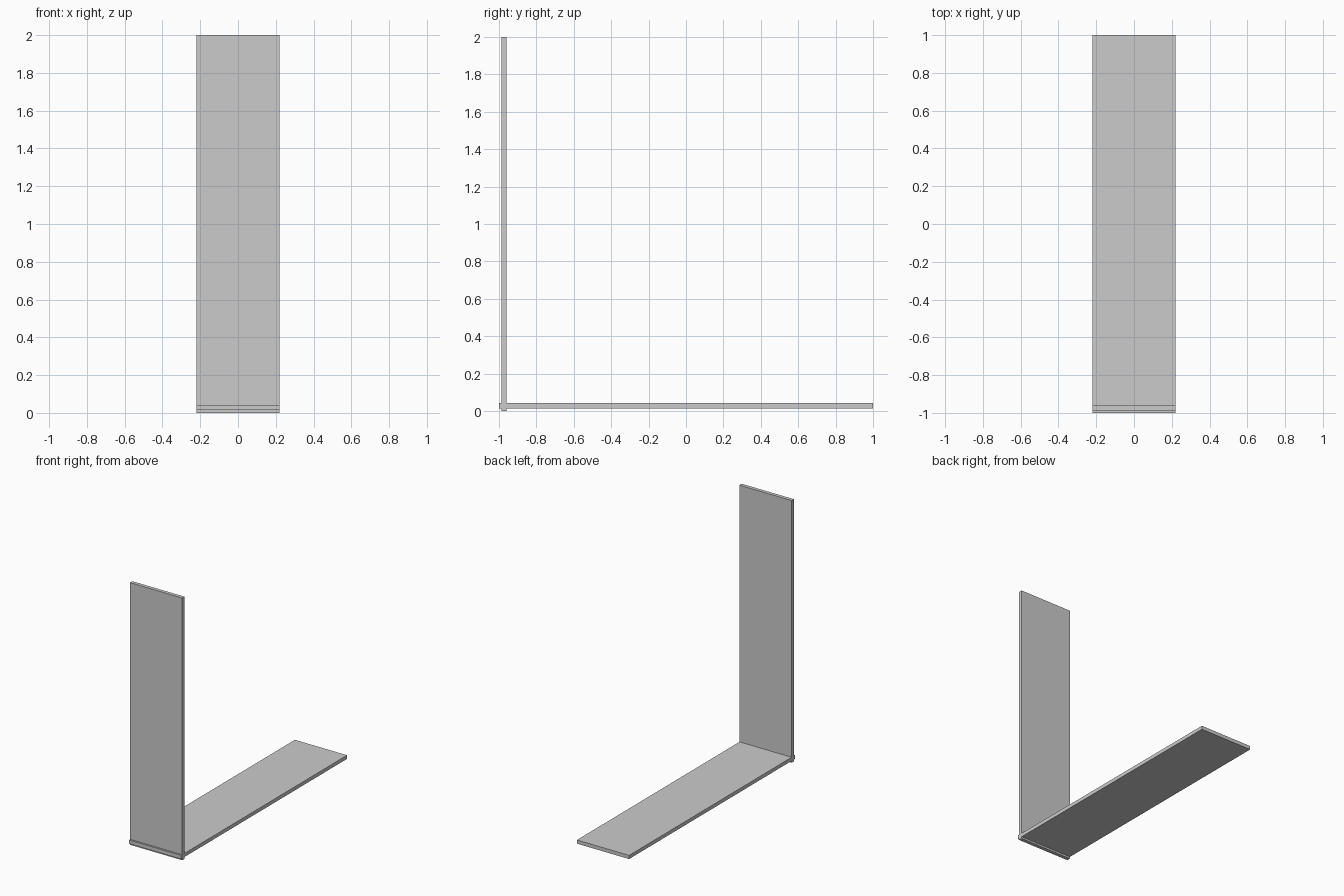
import bpy

if "Cube" in bpy.data.objects:
    bpy.data.objects.remove(bpy.data.objects["Cube"])


def plate(name, lo, hi):
    """Flat box spanning the two given corners."""
    centre = [(a + b) / 2 for a, b in zip(lo, hi)]
    size = [b - a for a, b in zip(lo, hi)]
    bpy.ops.mesh.primitive_cube_add(size=1, location=centre)
    obj = bpy.context.object
    obj.name = name
    obj.scale = size
    bpy.ops.object.transform_apply(location=False, rotation=False, scale=True)
    return obj


HALF_WIDTH = 0.22

# Upright plate, reaching the ground just behind the front edge
plate("upright_plate", (-HALF_WIDTH, -0.987, 0.0), (HALF_WIDTH, -0.959, 2.0))

# Flat plate, passing through the foot of the upright
plate("base_plate", (-HALF_WIDTH, -1.0, 0.014), (HALF_WIDTH, 1.0, 0.042))
